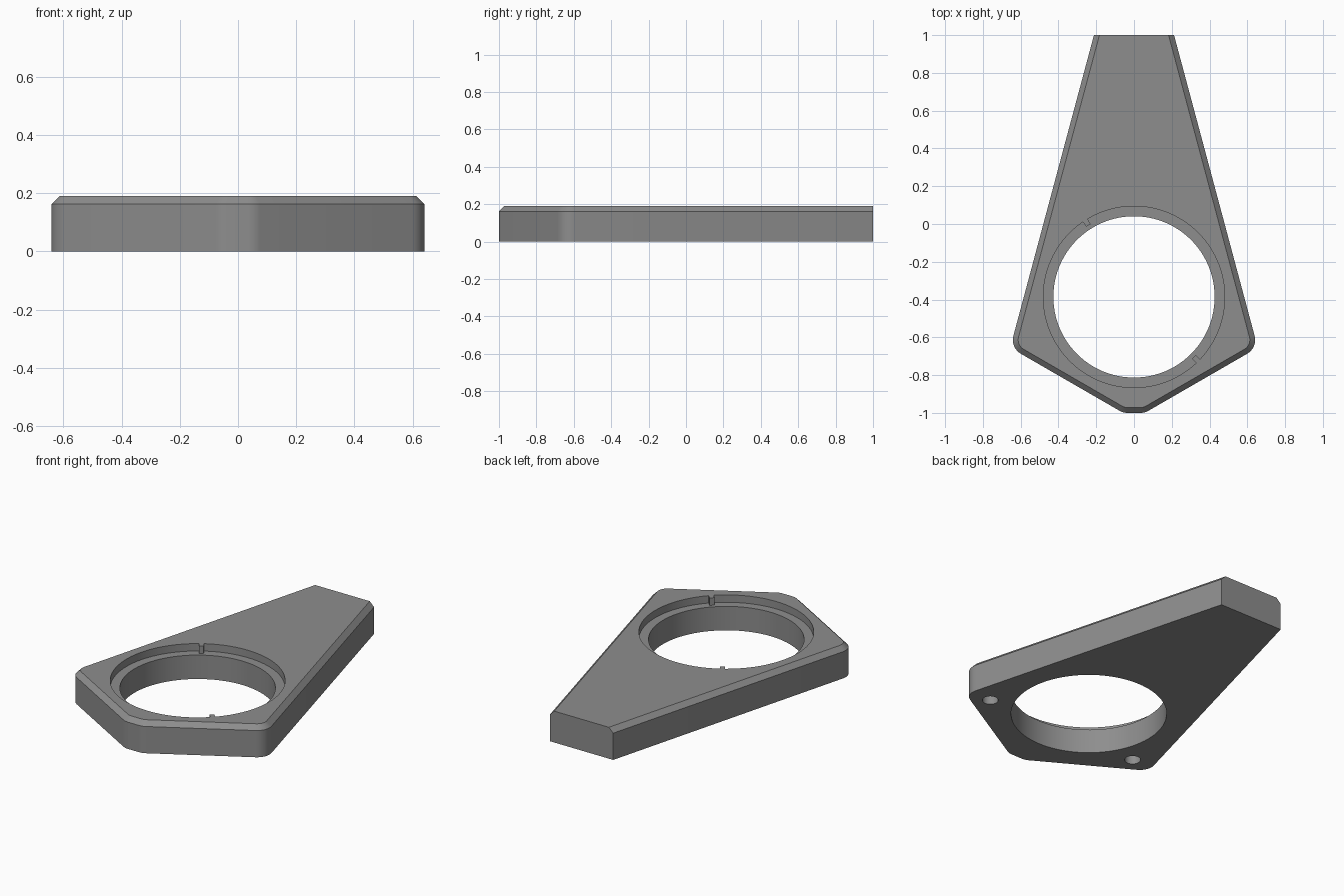
import bpy, bmesh, math
from mathutils import Vector

if "Cube" in bpy.data.objects:
    bpy.data.objects.remove(bpy.data.objects["Cube"])

HEIGHT, CHAMFER, FILLET = 0.19, 0.028, 0.085
RING_Y, HOLE_R, RECESS_R, RECESS_DEPTH = -0.386, 0.427, 0.48, 0.045

gray = bpy.data.materials.new("mid gray")
gray.diffuse_color = (0.27, 0.27, 0.27, 1)
gray.use_nodes = True
gray.node_tree.nodes["Principled BSDF"].inputs["Base Color"].default_value = gray.diffuse_color


def make_object(name, bm):
    bmesh.ops.recalc_face_normals(bm, faces=bm.faces)
    mesh = bpy.data.meshes.new(name)
    bm.to_mesh(mesh)
    bm.free()
    mesh.materials.append(gray)
    ob = bpy.data.objects.new(name, mesh)
    bpy.context.collection.objects.link(ob)
    return ob


def loft(name, rings):
    """Solid through rings of (points, z) with equal point counts."""
    bm = bmesh.new()
    loops = [[bm.verts.new((p[0], p[1], z)) for p in pts] for pts, z in rings]
    for a, b in zip(loops, loops[1:]):
        for i in range(len(a)):
            j = (i + 1) % len(a)
            bm.faces.new((a[i], a[j], b[j], b[i]))
    bm.faces.new(loops[0][::-1])
    bm.faces.new(loops[-1])
    return make_object(name, bm)


def circle(x, y, r, n):
    return [(x + r * math.cos(2 * math.pi * i / n),
             y + r * math.sin(2 * math.pi * i / n)) for i in range(n)]


def fillet(prev, corner, nxt, r, steps=8):
    """Points of an arc rounding one corner."""
    c = Vector(corner)
    u, v = (Vector(prev) - c).normalized(), (Vector(nxt) - c).normalized()
    half = u.angle(v) / 2
    centre = c + (u + v).normalized() * r / math.sin(half)
    start = c + u * r / math.tan(half) - centre
    end = c + v * r / math.tan(half) - centre
    total = start.angle(end)
    return [centre + (start * math.sin(total * (1 - k / steps))
                      + end * math.sin(total * k / steps)) / math.sin(total)
            for k in range(steps + 1)]


def outline(d):
    """Tapered outline moved inward by d, with the back edge left in place."""
    t15, t30 = math.tan(math.radians(15)), math.tan(math.radians(30))
    back_x = 0.212 - d / math.cos(math.radians(15))
    low = -1 - t30 * 0.057 + d / math.cos(math.radians(30))
    side_x = (back_x + t15 * (1 - low)) / (1 + t15 * t30)
    back, side = (back_x, 1), (side_x, low + t30 * side_x)
    tip_y = -1 + d
    tip = ((tip_y - low) / t30, tip_y)
    half = ([Vector(back)] + fillet(back, side, tip, FILLET - d)
            + fillet(side, tip, (-tip[0], tip_y), FILLET - d))
    return half + [Vector((-p.x, p.y)) for p in reversed(half)]


def cut(target, cutter):
    mod = target.modifiers.new("cut", 'BOOLEAN')
    mod.operation, mod.solver, mod.object = 'DIFFERENCE', 'EXACT', cutter
    bpy.context.view_layer.objects.active = target
    bpy.ops.object.modifier_apply(modifier=mod.name)
    bpy.data.objects.remove(cutter)


# Plate body with chamfered top rim
plate = loft("tapered_plate", [(outline(0), 0), (outline(0), HEIGHT - CHAMFER),
                               (outline(CHAMFER), HEIGHT)])

# Large through hole
ring = circle(0, RING_Y, HOLE_R, 96)
cut(plate, loft("hole_cutter", [(ring, -0.1), (ring, 0.4)]))

# Shallow recess, leaving two small locating keys on its wall
polar = [(math.radians(a), RECESS_R) for a in range(0, 360, 3)]
for key in (122.5, 315):
    a, w = math.radians(key), 0.014 / 0.465
    polar = [p for p in polar if abs(p[0] - a) > w]
    polar += [(a - w, RECESS_R), (a - w + 1e-4, 0.449),
              (a + w - 1e-4, 0.449), (a + w, RECESS_R)]
recess = [(r * math.cos(a), RING_Y + r * math.sin(a)) for a, r in sorted(polar)]
cut(plate, loft("recess_cutter", [(recess, HEIGHT - RECESS_DEPTH), (recess, 0.4)]))

# Blind holes in the underside
for side in (-1, 1):
    pin = circle(side * 0.51, -0.62, 0.044, 32)
    cut(plate, loft("pin_hole_cutter", [(pin, -0.1), (pin, 0.12)]))

# Smooth the curved walls, keep the edges crisp
bpy.ops.object.select_all(action='DESELECT')
plate.select_set(True)
bpy.context.view_layer.objects.active = plate
bpy.ops.object.shade_smooth_by_angle(angle=math.radians(25))
